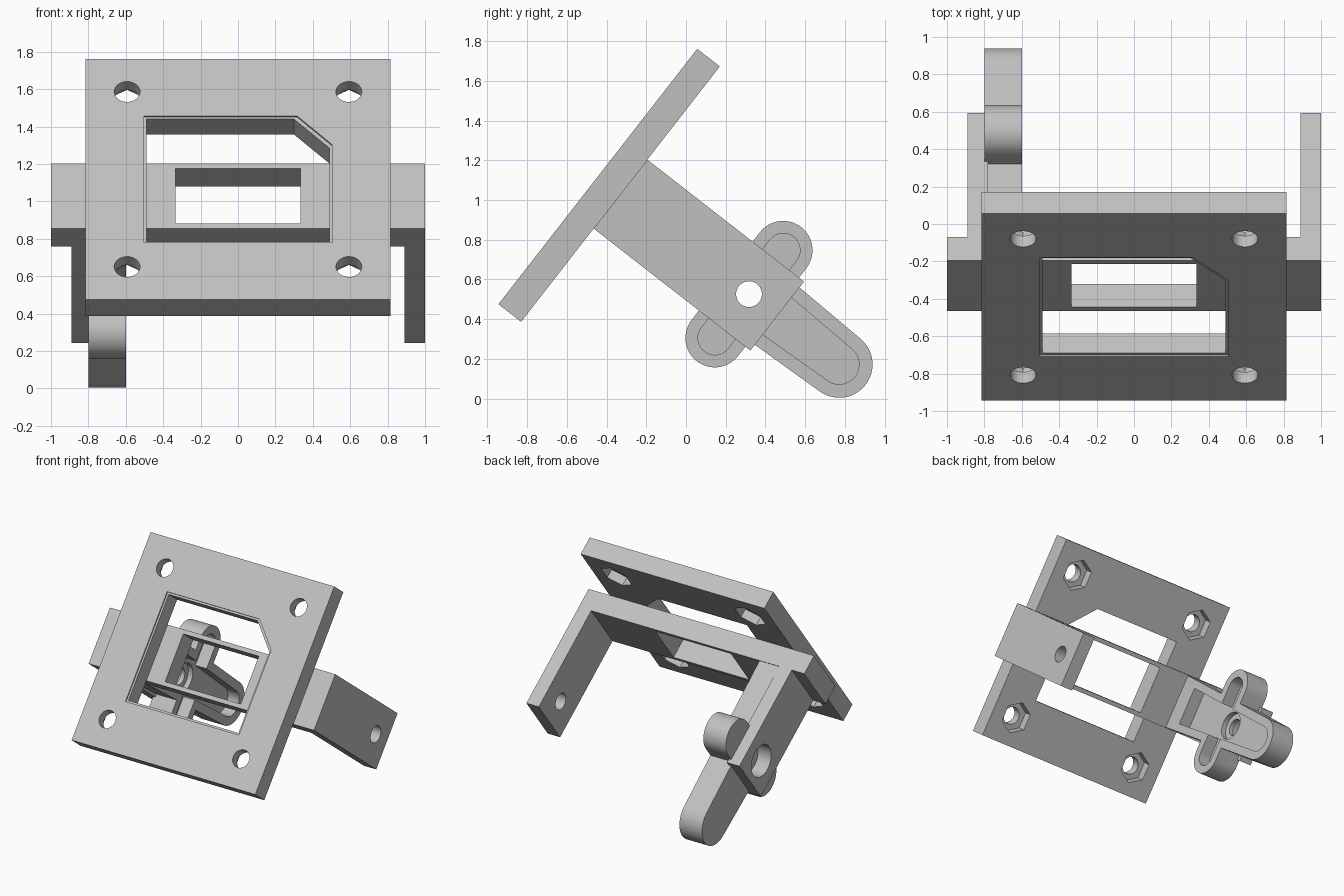
import bpy, bmesh
from math import pi, sin, cos, radians
from mathutils import Matrix, Vector

old = bpy.data.objects.get("Cube")
if old:
    bpy.data.objects.remove(old, do_unlink=True)

grey = bpy.data.materials.new("light grey plastic")
grey.use_nodes = True
COLOR = (0.53, 0.53, 0.53, 1)
grey.diffuse_color = COLOR
grey.node_tree.nodes["Principled BSDF"].inputs["Base Color"].default_value = COLOR

# Local frame: x across, u up along the plate, d backwards from the plate's back face
TILT = Matrix.Translation((0, -0.33, 1.03)) @ Matrix.Rotation(radians(52.1), 4, 'X')
HUB = 0.82


def prism(name, outline, start, end, along):
    """Extrude an outline along d (points are x, u) or along x (points are u, d)."""
    bm = bmesh.new()
    if along == 'd':
        pts = [Vector((x, u, -start)) for x, u in outline]
        step = Vector((0, 0, start - end))
    else:
        pts = [Vector((start, u, -d)) for u, d in outline]
        step = Vector((end - start, 0, 0))
    face = bm.faces.new([bm.verts.new(p) for p in pts])
    new = bmesh.ops.extrude_face_region(bm, geom=[face])["geom"]
    bmesh.ops.translate(bm, vec=step, verts=[g for g in new if isinstance(g, bmesh.types.BMVert)])
    bmesh.ops.recalc_face_normals(bm, faces=bm.faces)
    mesh = bpy.data.meshes.new(name)
    bm.to_mesh(mesh)
    bm.free()
    mesh.materials.append(grey)
    ob = bpy.data.objects.new(name, mesh)
    bpy.context.collection.objects.link(ob)
    ob.matrix_world = TILT
    return ob


def combine(ob, others, operation='DIFFERENCE'):
    """Apply booleans and remove the helper objects."""
    for other in others:
        other.hide_render = True
        mod = ob.modifiers.new("cut", 'BOOLEAN')
        mod.operation, mod.solver, mod.object = operation, 'EXACT', other
    bpy.context.view_layer.update()
    mesh = bpy.data.meshes.new_from_object(ob.evaluated_get(bpy.context.evaluated_depsgraph_get()))
    ob.modifiers.clear()
    ob.data = mesh
    for other in others:
        bpy.data.objects.remove(other, do_unlink=True)


def rect(a0, a1, b0, b1):
    return [(a0, b0), (a1, b0), (a1, b1), (a0, b1)]


def circle(a, b, r, n=40, first=0, sweep=2 * pi, closed=True):
    m = n if closed else n - 1
    return [(a + r * cos(first + sweep * i / m), b + r * sin(first + sweep * i / m)) for i in range(n)]


def lobe_outline(r, reach=0.28):
    return (circle(reach, HUB, r, 24, -pi / 2, pi, False)
            + circle(-reach, HUB, r, 24, pi / 2, pi, False))


def bar_outline(d0, half, r, tip=1.396):
    return [(-half, d0), (half, d0)] + circle(0, tip, r, 28, 0, pi, False)


def opening(grow):
    a, b = 0.488 + grow, 0.415 + grow
    return [(-a, -b), (a, -b), (a, 0.22 + grow), (0.30 + grow, b), (-a, b)]


# Mounting plate with chamfered opening, shallow rim and nut pockets
plate = prism("mounting_plate", rect(-0.815, 0.815, -0.815, 0.815), -0.1445, 0, 'd')
cuts = [prism("cut", opening(0), -0.3, 0.2, 'd'), prism("cut", opening(0.015), -0.3, -0.134, 'd')]
for sx in (-1, 1):
    for su in (-1, 1):
        x, u = sx * 0.593, su * 0.593
        cuts.append(prism("cut", circle(x, u, 0.069), -0.3, 0.2, 'd'))
        cuts.append(prism("cut", circle(x, u, 0.125, 6, pi / 2), -0.07, 0.2, 'd'))
combine(plate, cuts)

# Cross beam behind the plate with a window
beam = prism("cross_beam", rect(-1, 1, -0.22, 0.22), 0, 0.158, 'd')
combine(beam, [prism("cut", rect(-0.335, 0.335, -0.187, 0.187), -0.2, 0.4, 'd')])

# Pivot arm
pivot_arm = prism("left_pivot_arm", rect(-0.22, 0.22, 0.15, 1.0), 0.89, 1.0, 'x')
combine(pivot_arm, [prism("cut", circle(0, HUB, 0.065), 0.8, 1.1, 'x')])

# Drive arm with a wide hole
drive_arm = prism("right_drive_arm", rect(-0.22, 0.22, 0.15, 1.0), -0.89, -0.78, 'x')
combine(drive_arm, [prism("cut", circle(0, HUB, 0.125), -1, -0.7, 'x')])

# Lever socket: tapered bar joined with a cross lobe, hollowed from the inner side
socket = prism("lever_socket", bar_outline(0.15, 0.215, 0.168), -0.8, -0.6, 'x')
combine(socket, [prism("lobe", lobe_outline(0.148), -0.8, -0.6, 'x')], 'UNION')
combine(socket, [
    prism("cut", bar_outline(0.31, 0.148, 0.1), -0.7, -0.5, 'x'),
    prism("cut", lobe_outline(0.085), -0.7, -0.5, 'x'),
    prism("cut", circle(0, HUB, 0.11), -0.74, -0.5, 'x'),
    prism("cut", circle(0, HUB, 0.066), -1, -0.5, 'x'),
    prism("cut", circle(0, HUB, 0.125), -1, -0.775, 'x'),
])

# Smooth the curved walls, keep the edges sharp
bpy.ops.object.select_all(action='DESELECT')
for ob in (plate, beam, pivot_arm, drive_arm, socket):
    ob.select_set(True)
    bpy.context.view_layer.objects.active = ob
bpy.ops.object.shade_smooth_by_angle(angle=radians(30))
